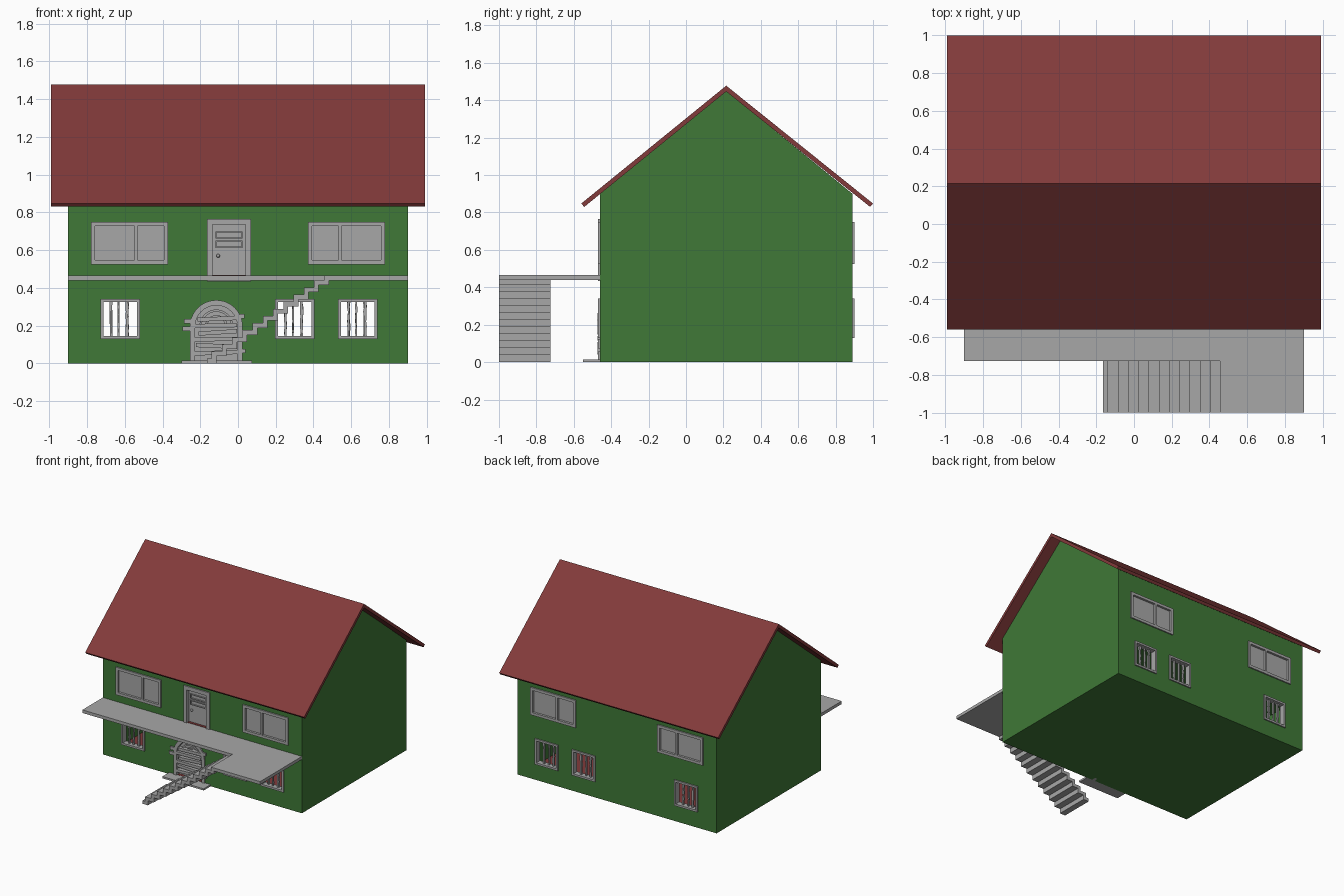
import bpy, bmesh, math, random

random.seed(4)
cube = bpy.data.objects.get("Cube")
if cube:
    bpy.data.objects.remove(cube, do_unlink=True)


def material(name, rgb):
    m = bpy.data.materials.new(name)
    m.use_nodes = True
    m.diffuse_color = (*rgb, 1)
    m.node_tree.nodes["Principled BSDF"].inputs["Base Color"].default_value = (*rgb, 1)
    return m


GREEN = material("wall_green", (0.05, 0.19, 0.038))
RED = material("roof_red", (0.225, 0.043, 0.043))
GREY = material("trim_grey", (0.39, 0.39, 0.39))

FRONT, BACK, HALF, WALL = -0.46, 0.89, 0.9, 0.04


def finish(name, bm, mat):
    bmesh.ops.recalc_face_normals(bm, faces=bm.faces)
    mesh = bpy.data.meshes.new(name)
    bm.to_mesh(mesh)
    bm.free()
    mesh.materials.append(mat)
    obj = bpy.data.objects.new(name, mesh)
    bpy.context.collection.objects.link(obj)
    return obj


def add_prism(bm, pts, axis, a, b):
    """Extrude a 2D profile, (y, z) along x or (x, z) along y or (x, y) along z."""
    def co(p, t):
        return {"x": (t, p[0], p[1]), "y": (p[0], t, p[1]), "z": (p[0], p[1], t)}[axis]
    lo = [bm.verts.new(co(p, a)) for p in pts]
    hi = [bm.verts.new(co(p, b)) for p in pts]
    bm.faces.new(lo)
    bm.faces.new(hi)
    for i in range(len(pts)):
        j = (i + 1) % len(pts)
        bm.faces.new((lo[i], lo[j], hi[j], hi[i]))


def prism(name, pts, axis, a, b, mat):
    bm = bmesh.new()
    add_prism(bm, pts, axis, a, b)
    return finish(name, bm, mat)


def rect(x0, x1, z0, z1):
    return [(x0, z0), (x1, z0), (x1, z1), (x0, z1)]


def plates(name, profiles, y0, y1, mat):
    """Several upright profiles sharing one depth, as one object."""
    bm = bmesh.new()
    for p in profiles:
        add_prism(bm, p, "y", y0, y1)
    return finish(name, bm, mat)


def border(x0, x1, z0, z1, t):
    return [rect(x0, x1, z0, z0 + t), rect(x0, x1, z1 - t, z1),
            rect(x0, x0 + t, z0 + t, z1 - t), rect(x1 - t, x1, z0 + t, z1 - t)]


def arch(cx, r, spring, bottom=0.0, n=20):
    arc = [(cx - r * math.cos(math.pi * i / n), spring + r * math.sin(math.pi * i / n))
           for i in range(n + 1)]
    return [(cx - r, bottom)] + arc + [(cx + r, bottom)]


# Layout of openings
UPPER = [(-0.78, -0.37), (0.37, 0.78)]
LOWER = [(-0.73, -0.52), (0.195, 0.405), (0.53, 0.74)]
UZ, LZ = (0.525, 0.75), (0.13, 0.34)
DOOR = (-0.165, 0.07, 0.465, 0.765)
AX, SPRING = -0.115, 0.195

# House shell: gabled prism, hollowed and cut for windows and doors
mid = (FRONT + BACK) / 2
shell = prism("house_walls", [(FRONT, 0), (BACK, 0), (BACK, 0.9), (mid, 1.45), (FRONT, 0.9)],
              "x", -HALF, HALF, GREEN)
inner = HALF - WALL
cuts = [(rect(-inner, inner, 0.012, 0.43), FRONT + WALL, BACK - WALL),
        (rect(-inner, inner, 0.465, 0.88), FRONT + WALL, BACK - WALL)]
g = 0.01
for spans, (z0, z1) in ((UPPER, UZ), (LOWER, LZ)):
    for x0, x1 in spans:
        cuts.append((rect(x0 + g, x1 - g, z0 + g, z1 - g), FRONT - 0.2, BACK + 0.2))
cuts.append((rect(DOOR[0] + g, DOOR[1] - g, DOOR[2], DOOR[3] - g), FRONT - 0.2, FRONT + 0.2))
cuts.append((arch(AX, 0.13, SPRING, 0.012), FRONT - 0.2, FRONT + 0.2))
cutters = []
for profile, y0, y1 in cuts:
    c = prism("opening_cutter", profile, "y", y0, y1, GREEN)
    c.hide_render = True
    mod = shell.modifiers.new("opening", "BOOLEAN")
    mod.operation, mod.solver, mod.object = "DIFFERENCE", "EXACT", c
    cutters.append(c)
deps = bpy.context.evaluated_depsgraph_get()
solid = bpy.data.meshes.new_from_object(shell.evaluated_get(deps))
shell.modifiers.clear()
shell.data = solid
for c in cutters:
    bpy.data.objects.remove(c, do_unlink=True)

# Floors, running out through the doorways
prism("ground_floor", rect(-inner, inner, FRONT + WALL, BACK - WALL), "z", 0.012, 0.016, RED)
prism("upper_floor", rect(-inner, inner, FRONT + WALL, BACK - WALL), "z", 0.465, 0.468, RED)
prism("upper_threshold", rect(DOOR[0] + 0.03, DOOR[1] - 0.03, FRONT, FRONT + WALL), "z",
      0.465, 0.468, RED)
prism("lower_threshold", rect(AX - 0.11, AX + 0.11, FRONT, FRONT + WALL), "z", 0.012, 0.016, RED)

# Roof: one folded slab
prism("roof", [(-0.56, 0.848), (mid, 1.478), (1.0, 0.848), (0.984, 0.83), (mid, 1.447),
               (-0.544, 0.83)], "x", -0.99, 0.99, RED)


def wobbly_bar(x, z0, z1, w, n=7):
    """Ragged upright strip."""
    zs = [z0 + (z1 - z0) * i / n for i in range(n + 1)]
    left = [(x - w * random.uniform(0.3, 0.8), z) for z in zs]
    right = [(x + w * random.uniform(0.3, 0.8), z) for z in zs]
    return left + right[::-1]


# Windows, the same on the front and back walls
for side, face, out in (("front", FRONT, -1), ("back", BACK, 1)):
    def y(d):
        return face + out * d
    for i, (x0, x1) in enumerate(UPPER):
        z0, z1 = UZ
        s = 1 if x0 > 0 else -1
        post = s * 0.54
        plates(f"{side}_upper_window_frame_{i}",
               border(x0, x1, z0, z1, 0.022) +
               [rect(post - 0.008, post + 0.008, z0 + 0.022, z1 - 0.022)],
               y(-WALL), y(0.01), GREY)
        plates(f"{side}_upper_window_pane_{i}", [rect(x0 + 0.02, x1 - 0.02, z0 + 0.02, z1 - 0.02)],
               y(-0.03), y(-0.008), GREY)
    for i, (x0, x1) in enumerate(LOWER):
        z0, z1 = LZ
        plates(f"{side}_lower_window_frame_{i}", border(x0, x1, z0, z1, 0.016),
               y(-WALL), y(0.01), GREY)
        bars = [wobbly_bar(x0 + f * (x1 - x0), z0 + 0.016, z1 - 0.016, w)
                for f, w in ((0.27, 0.012), (0.46, 0.008), (0.68, 0.013))]
        plates(f"{side}_lower_window_bars_{i}", bars, y(-0.028), y(-0.012), GREY)

# Upper door: frame, leaf with two slots and a knob
dx0, dx1, dz0, dz1 = DOOR
plates("upper_door_frame", border(dx0, dx1, dz0 - 0.03, dz1, 0.03), FRONT - 0.01, FRONT + WALL, GREY)
plates("upper_door_leaf", [rect(dx0 + 0.03, dx1 - 0.03, dz0 + 0.003, dz1 - 0.03)],
       FRONT + 0.02, FRONT + 0.035, GREY)
for z in (0.612, 0.662):
    plates("upper_door_slot", border(-0.12, 0.024, z, z + 0.038, 0.006), FRONT + 0.01, FRONT + 0.025, GREY)
knob = bmesh.new()
bmesh.ops.create_uvsphere(knob, u_segments=10, v_segments=6, radius=0.01)
bmesh.ops.translate(knob, verts=knob.verts, vec=(-0.105, FRONT + 0.012, 0.57))
finish("upper_door_knob", knob, GREY)

# Arched door: surround, leaf, fan arcs, loose boards and rough stones
plates("arch_surround", [arch(AX, 0.14, SPRING) + arch(AX, 0.112, SPRING)[::-1]],
       FRONT - 0.01, FRONT + WALL, GREY)
plates("arch_door_leaf", [arch(AX, 0.115, SPRING, 0.016)], FRONT + 0.022, FRONT + 0.035, GREY)
for r in (0.09, 0.06):
    plates("arch_fan_moulding", [arch(AX, r, SPRING, SPRING) + arch(AX, r - 0.012, SPRING, SPRING)[::-1]],
           FRONT + 0.01, FRONT + 0.025, GREY)
boards = []
for i in range(6):
    z, tilt = 0.045 + 0.036 * i, random.uniform(-0.007, 0.007)
    a, b = AX - random.uniform(0.09, 0.12), AX + random.uniform(0.09, 0.12)
    boards.append([(a, z - tilt), (b, z + tilt), (b, z + tilt + 0.022), (a, z - tilt + 0.022)])
plates("arch_door_boards", boards, FRONT - 0.012, FRONT + 0.024, GREY)
stones = [(-0.295, -0.25, 0.17, 0.195), (-0.285, -0.24, 0.21, 0.235), (0.01, 0.035, 0.238, 0.262),
          (0.01, 0.04, 0.12, 0.14), (0.01, 0.04, 0.055, 0.075)]
plates("arch_stones", [rect(*s) for s in stones], FRONT - 0.012, FRONT + 0.01, GREY)
prism("doorstep", rect(-0.3, 0.075, -0.55, FRONT), "z", 0, 0.014, GREY)

# Balcony with a wide landing at the stair head
prism("balcony", [(-HALF, FRONT), (-HALF, -0.725), (0.457, -0.725), (0.457, -1), (HALF, -1),
                  (HALF, FRONT)], "z", 0.44, 0.465, GREY)

# Stairs: one folded ribbon profile
T, RUN, RISE, STEPS = 0.025, 0.0543, 0.0377, 12
top, under = [(-0.165, 0), (-0.165, T)], []
for i in range(1, STEPS):
    x, z = -0.14 + RUN * (i - 1), T + RISE * i
    top += [(x, z - RISE), (x, z)]
    under += [(x + T, z - RISE - T), (x + T, z - T)]
end = -0.14 + RUN * (STEPS - 1) + T
prism("stairs", top + [(end, T + RISE * (STEPS - 1)), (end, RISE * (STEPS - 1))] + under[::-1],
      "y", -1, -0.725, GREY)
